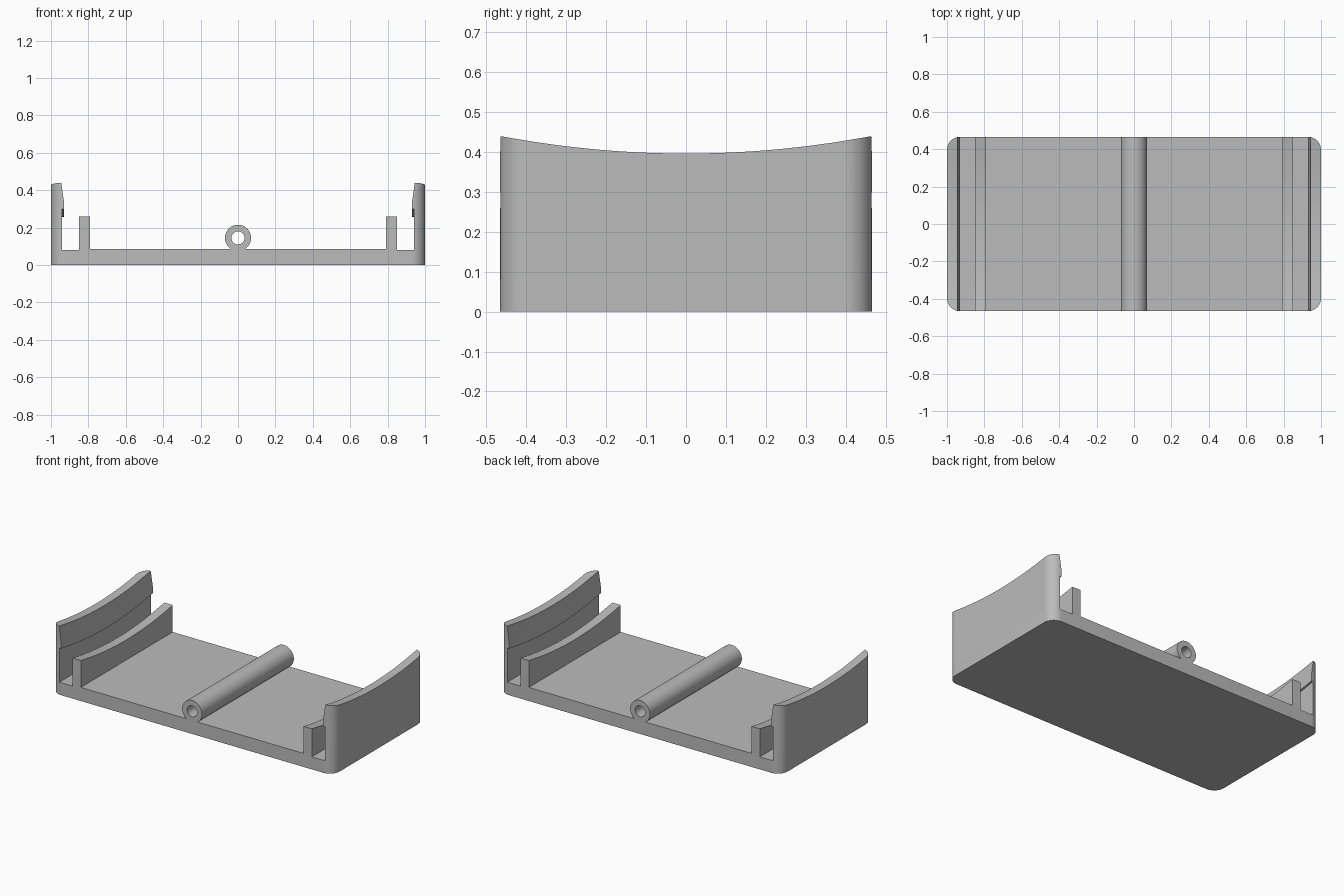
import bpy
import bmesh
import math

if "Cube" in bpy.data.objects:
    bpy.data.objects.remove(bpy.data.objects["Cube"], do_unlink=True)

HALF_X, HALF_Y, CORNER = 1.0, 0.466, 0.07
FLOOR, PAD_TOP = 0.08, 0.087
SAG = 0.044

grey = bpy.data.materials.new("plain grey")
grey.use_nodes = True
grey.diffuse_color = (0.5, 0.5, 0.5, 1)
grey.node_tree.nodes["Principled BSDF"].inputs["Base Color"].default_value = (0.5, 0.5, 0.5, 1)


def make_object(name, bm):
    bmesh.ops.recalc_face_normals(bm, faces=bm.faces)
    mesh = bpy.data.meshes.new(name)
    bm.to_mesh(mesh)
    bm.free()
    mesh.materials.append(grey)
    obj = bpy.data.objects.new(name, mesh)
    bpy.context.collection.objects.link(obj)
    return obj


def smooth(obj):
    bpy.ops.object.select_all(action="DESELECT")
    obj.select_set(True)
    bpy.context.view_layer.objects.active = obj
    bpy.ops.object.shade_smooth_by_angle(angle=math.radians(25))


def loft(name, sections):
    """Skin a list of equal closed loops and cap both ends."""
    bm = bmesh.new()
    rings = [[bm.verts.new(p) for p in s] for s in sections]
    n = len(rings[0])
    for a, b in zip(rings, rings[1:]):
        for i in range(n):
            j = (i + 1) % n
            bm.faces.new((a[i], a[j], b[j], b[i]))
    bm.faces.new(rings[0])
    bm.faces.new(rings[-1])
    return make_object(name, bm)


def rounded_prism(name, z0, z1):
    outline = []
    for k, (sx, sy) in enumerate([(1, 1), (-1, 1), (-1, -1), (1, -1)]):
        for i in range(13):
            a = (k + i / 12) * math.pi / 2
            outline.append((sx * (HALF_X - CORNER) + CORNER * math.cos(a),
                            sy * (HALF_Y - CORNER) + CORNER * math.sin(a)))
    return loft(name, [[(x, y, z) for x, y in outline] for z in (z0, z1)])


def sagging_bar(name, profile, half_y, steps=32):
    """Sweep an x-z profile along y; points flagged 1 dip in the middle."""
    sections = []
    for i in range(steps + 1):
        y = half_y * (2 * i / steps - 1)
        dip = SAG * (1 - min(1, (y / HALF_Y) ** 2))
        sections.append([(x, y, z - dip * flag) for x, z, flag in profile])
    return loft(name, sections)


def mirror_x(obj):
    obj.modifiers.new("mirror", "MIRROR").use_clip = False


# Base plate with rounded corners, and the raised floor between the ribs
base = rounded_prism("base_plate", 0, FLOOR)
smooth(base)
loft("raised_floor", [[(x, y, z) for x, z in
                       [(-0.8, FLOOR), (0.8, FLOOR), (0.8, PAD_TOP), (-0.8, PAD_TOP)]]
                      for y in (-HALF_Y, HALF_Y)])

# End walls with an inward snap lip, trimmed to the rounded outline
wall_profile = [(1.1, FLOOR, 0), (1.1, 0.44, 1), (0.945, 0.44, 1), (0.93, 0.335, 1),
                (0.93, 0.30, 1), (0.942, 0.30, 1), (0.942, FLOOR, 0)]
wall = sagging_bar("end_walls", wall_profile, HALF_Y + 0.02)
cutter = rounded_prism("outline_cutter", -0.1, 0.6)
cutter.hide_render = True
trim = wall.modifiers.new("trim", "BOOLEAN")
trim.operation, trim.solver, trim.object = "INTERSECT", "EXACT", cutter
bpy.context.view_layer.objects.active = wall
bpy.ops.object.modifier_apply(modifier=trim.name)
bpy.data.objects.remove(cutter, do_unlink=True)
smooth(wall)
mirror_x(wall)

# Inner ribs with a dipping top edge
rib = sagging_bar("inner_ribs", [(0.79, FLOOR, 0), (0.85, FLOOR, 0),
                                 (0.85, 0.26, 1), (0.79, 0.26, 1)], HALF_Y)
smooth(rib)
mirror_x(rib)

# Hinge tube across the middle of the floor
bm = bmesh.new()
SIDES = 48
rings = []
for radius, y in [(0.07, -HALF_Y), (0.07, HALF_Y), (0.035, HALF_Y), (0.035, -HALF_Y)]:
    rings.append([bm.verts.new((radius * math.cos(t), y, 0.145 + radius * math.sin(t)))
                  for t in (2 * math.pi * i / SIDES for i in range(SIDES))])
for r in range(4):
    a, b = rings[r], rings[(r + 1) % 4]
    for i in range(SIDES):
        j = (i + 1) % SIDES
        bm.faces.new((a[i], a[j], b[j], b[i]))
smooth(make_object("hinge_tube", bm))
